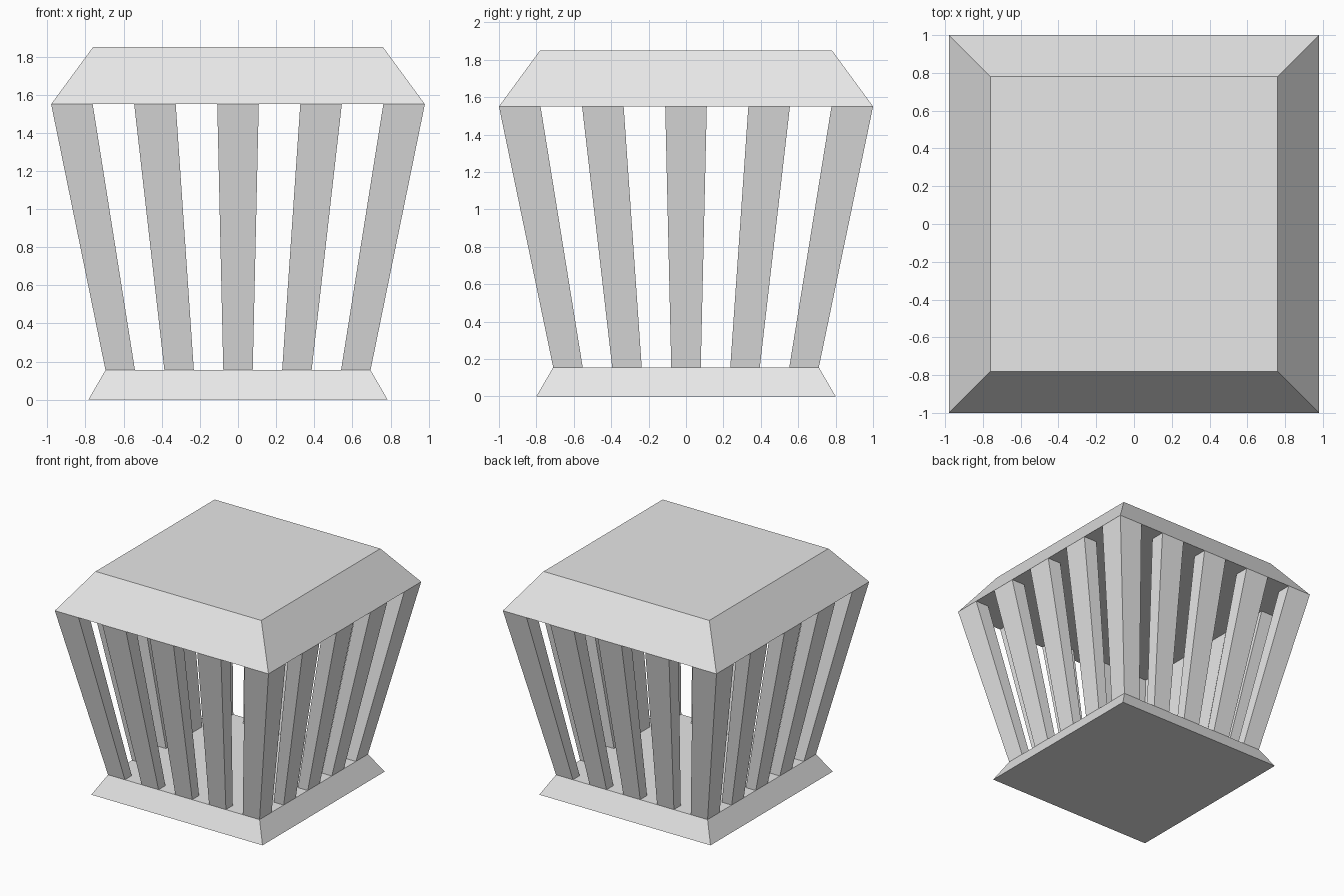
import bpy
import bmesh
from mathutils import Vector

cube = bpy.data.objects.get("Cube")
if cube:
    bpy.data.objects.remove(cube, do_unlink=True)

grey = bpy.data.materials.new("light_grey")
grey.use_nodes = True
grey.diffuse_color = (0.8, 0.8, 0.8, 1)
grey.node_tree.nodes["Principled BSDF"].inputs["Base Color"].default_value = (0.8, 0.8, 0.8, 1)

# Levels: half width in x, half depth in y, height
FOOT = (0.785, 0.80, 0.0)
FLOOR = (0.695, 0.71, 0.155)
EAVES = (0.98, 1.0, 1.55)
ROOF = (0.76, 0.78, 1.85)
DEPTH_LOW, DEPTH_HIGH = 0.09, 0.125


def loft(name, low, high):
    """Solid between two matching horizontal outlines."""
    bm = bmesh.new()
    a = [bm.verts.new(p) for p in low]
    b = [bm.verts.new(p) for p in high]
    bm.faces.new(a)
    bm.faces.new(b)
    for i in range(len(a)):
        j = (i + 1) % len(a)
        bm.faces.new((a[i], a[j], b[j], b[i]))
    bmesh.ops.recalc_face_normals(bm, faces=bm.faces)
    mesh = bpy.data.meshes.new(name)
    bm.to_mesh(mesh)
    bm.free()
    mesh.materials.append(grey)
    obj = bpy.data.objects.new(name, mesh)
    bpy.context.collection.objects.link(obj)


def rectangle(level):
    x, y, z = level
    return [(-x, -y, z), (x, -y, z), (x, y, z), (-x, y, z)]


def bar_outline(level, depth, slot, axis, side):
    """Section of a bar filling one of nine equal slots along a wall."""
    along, out = level[axis], level[1 - axis]
    pts = []
    for edge, inset in ((0, 0), (1, 0), (1, depth), (0, depth)):
        p = Vector((0, 0, level[2]))
        p[axis] = along * (2 * (slot + edge) / 9 - 1)
        p[1 - axis] = side * (out - inset)
        pts.append(p)
    return pts


def corner_outline(level, depth, sx, sy):
    """L-shaped section of a corner post."""
    x, y, z = level
    wx, wy = 2 * x / 9, 2 * y / 9
    steps = ((0, 0), (wx, 0), (wx, depth), (depth, depth), (depth, wy), (0, wy))
    return [(sx * (x - u), sy * (y - v), z) for u, v in steps]


# Base and cap
loft("base", rectangle(FOOT), rectangle(FLOOR))
loft("cap", rectangle(EAVES), rectangle(ROOF))

# Three bars in each wall
for axis, side, wall in ((0, -1, "front"), (0, 1, "back"), (1, -1, "right"), (1, 1, "left")):
    for n, slot in enumerate((2, 4, 6), 1):
        loft(f"{wall}_bar_{n}",
             bar_outline(FLOOR, DEPTH_LOW, slot, axis, side),
             bar_outline(EAVES, DEPTH_HIGH, slot, axis, side))

# Corner posts
for sx, x_name in ((-1, "right"), (1, "left")):
    for sy, y_name in ((-1, "front"), (1, "back")):
        loft(f"{y_name}_{x_name}_post",
             corner_outline(FLOOR, DEPTH_LOW, sx, sy),
             corner_outline(EAVES, DEPTH_HIGH, sx, sy))
